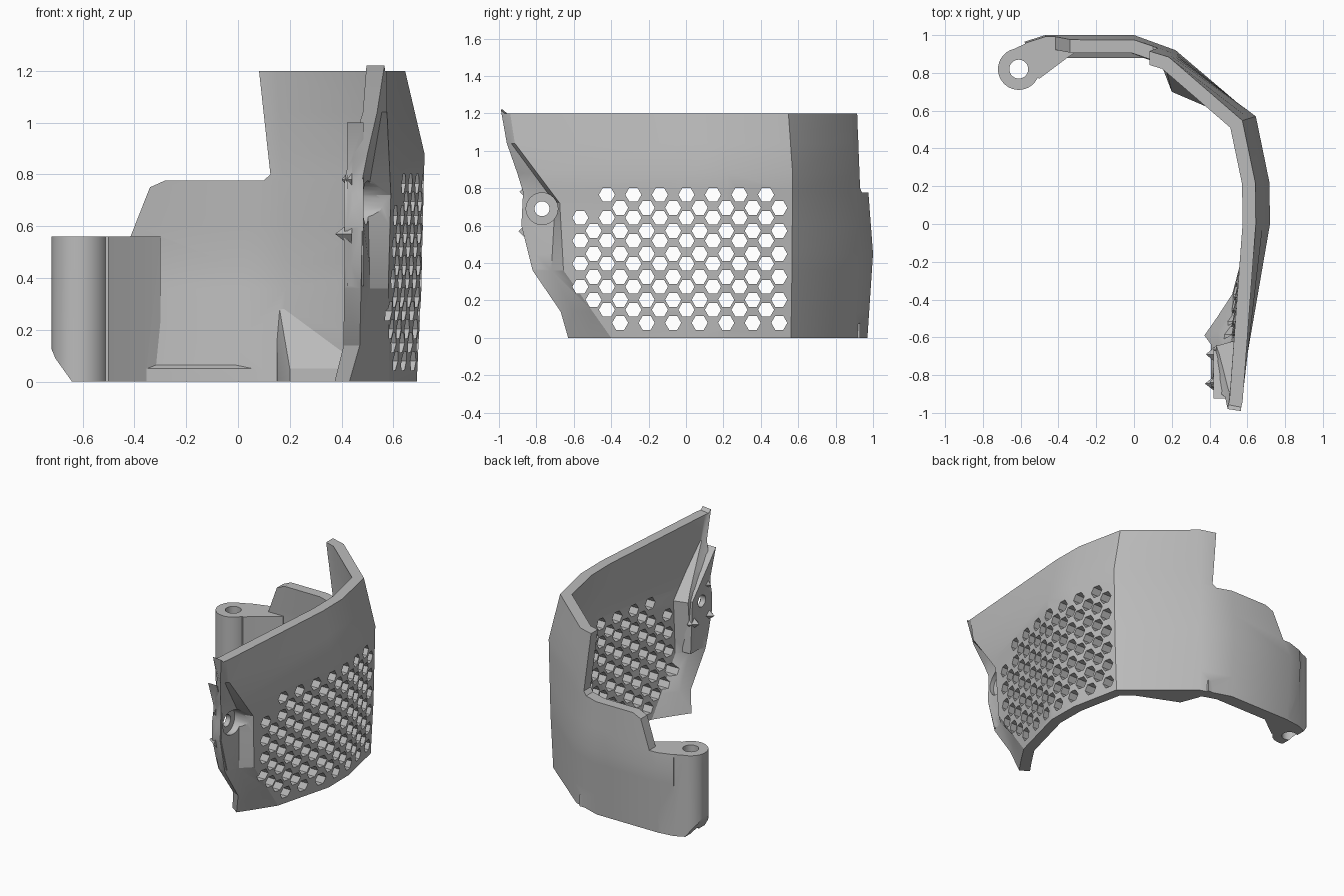
import bpy, bmesh, math
from mathutils import Vector

old = bpy.data.objects.get("Cube")
if old:
    bpy.data.objects.remove(old, do_unlink=True)

grey = bpy.data.materials.new("plain grey")
grey.use_nodes = True
grey.diffuse_color = (0.5, 0.5, 0.5, 1)
grey.node_tree.nodes["Principled BSDF"].inputs["Base Color"].default_value = (0.5, 0.5, 0.5, 1)


def finish(name, bm):
    bmesh.ops.recalc_face_normals(bm, faces=bm.faces)
    mesh = bpy.data.meshes.new(name)
    bm.to_mesh(mesh)
    bm.free()
    mesh.materials.append(grey)
    obj = bpy.data.objects.new(name, mesh)
    bpy.context.collection.objects.link(obj)
    return obj


def add_prism(bm, outline, axis, low, high):
    """Extrude a 2D outline along x, y or z."""
    def place(p, d):
        c = list(p)
        c.insert(axis, d)
        return bm.verts.new(c)
    a = [place(p, low) for p in outline]
    b = [place(p, high) for p in outline]
    bm.faces.new(a)
    bm.faces.new(b[::-1])
    for i in range(len(a)):
        j = (i + 1) % len(a)
        bm.faces.new((a[i], b[i], b[j], a[j]))


def prism(name, outline, axis, low, high):
    bm = bmesh.new()
    add_prism(bm, outline, axis, low, high)
    return finish(name, bm)


def ring(cx, cy, r, n):
    return [(cx + r * math.cos(2 * math.pi * i / n), cy + r * math.sin(2 * math.pi * i / n))
            for i in range(n)]


def hull(name, points):
    bm = bmesh.new()
    for p in points:
        bm.verts.new(p)
    bmesh.ops.convex_hull(bm, input=bm.verts)
    return finish(name, bm)


def combine(target, tool, operation):
    mod = target.modifiers.new(operation, "BOOLEAN")
    mod.operation, mod.object, mod.solver = operation, tool, "EXACT"
    bpy.context.view_layer.objects.active = target
    bpy.ops.object.modifier_apply(modifier=mod.name)
    bpy.data.objects.remove(tool, do_unlink=True)


def along(path, z):
    """Point on a rising path at height z."""
    for a, b in zip(path, path[1:]):
        if z <= b[2] + 1e-6:
            return Vector(a).lerp(Vector(b), (z - a[2]) / (b[2] - a[2]))
    return Vector(path[-1])


# Guide lines that rise from the bottom to the rim, front end to rear end
front_edge = [(.43, -.63, 0), (.47, -.67, .14), (.475, -.82, .36), (.48, -.88, .6),
              (.48, -.87, .8), (.53, -.95, 1.0), (.565, -.99, 1.2)]
pocket_edge = [(.50, -.53, 0), (.51, -.72, .36), (.50, -.70, .72), (.555, -.935, 1.04), (.568, -.97, 1.2)]
pocket_lip = [(.585, -.4, 0), (.58, -.655, .36), (.59, -.675, .72), (.575, -.915, 1.04), (.575, -.94, 1.2)]
guides = [front_edge, pocket_edge, pocket_lip]

# Plan point, lean direction, for the side and rear wall
side_lean = [(.03, 0), (.012, .36), (0, .88), (.075, 1.2)]
rear_lean = [(.03, 0), (0, .45), (.025, .78), (.06, 1.2)]
plan = [(.72, 0, 1, 0, side_lean), (.717, .22, 1, 0, side_lean), (.645, .57, .95, .3, side_lean),
        (.22, .92, .6, .6, rear_lean), (0, 1, 0, 1, rear_lean), (-.47, 1, 0, 1, rear_lean),
        (-.58, .965, -.3, .95, rear_lean)]
for x, y, nx, ny, lean in plan:
    guides.append([(x - nx * d, y - ny * d, z) for d, z in lean])

# Curved wall with inner and outer skin
levels = (0, .14, .36, .45, .6, .72, .78, .88, 1.04, 1.2)
thickness = .07
bm = bmesh.new()
outer, inner = [], []
for z in levels:
    row = [along(g, z) for g in guides]
    row_in = []
    for i, p in enumerate(row):
        normals = []
        for a, b in ((i - 1, i), (i, i + 1)):
            if a >= 0 and b < len(row):
                d = row[b] - row[a]
                normals.append(Vector((d.y, -d.x, 0)).normalized())
        n = sum(normals, Vector()).normalized()
        row_in.append(p - n * thickness / max(n.dot(normals[0]), .75))
    if z == levels[-1]:
        row[0].z = row_in[0].z = 1.22
    outer.append([bm.verts.new(p) for p in row])
    inner.append([bm.verts.new(p) for p in row_in])
last = len(guides) - 1
for k in range(len(levels) - 1):
    for i in range(last):
        for s in (outer, inner):
            bm.faces.new((s[k][i], s[k][i + 1], s[k + 1][i + 1], s[k + 1][i]))
    for i in (0, last):
        bm.faces.new((outer[k][i], outer[k + 1][i], inner[k + 1][i], inner[k][i]))
for k in (0, -1):
    for i in range(last):
        bm.faces.new((outer[k][i], outer[k][i + 1], inner[k][i + 1], inner[k][i]))
wall = finish("curved_guard_wall", bm)

# Stepped rear outline
combine(wall, prism("rear_step_cutter", [(.08, 1.21), (.125, .8), (.1, .777), (-.28, .777), (-.34, .75),
        (-.415, .56), (-.9, .56), (-.9, 1.4), (.08, 1.4)], 1, .5, 1.3), "DIFFERENCE")

# Post at the rear with its neck
combine(wall, prism("neck", [(-.3, .915), (-.36, .875), (-.5, .77), (-.6, .8), (-.65, .92), (-.575, .955),
        (-.48, .968), (-.3, .968)], 2, 0, .56), "UNION")
combine(wall, prism("post", ring(-.61, .82, .11, 40), 2, 0, .56), "UNION")

# Lower ledge and corner gusset inside
combine(wall, prism("ledge", [(.93, 0), (.88, 0), (.88, .05), (.93, .08)], 0, -.4, .16), "UNION")
base = [(.15, .83), (.2, .7), (.35, .65), (.48, .58), (.53, .62), (.2, .89), (.15, .9)]
combine(wall, hull("gusset", [(x, y, z) for x, y in base for z in (0, .05)]
        + [(.15, .9, .34), (.2, .88, .34)]), "UNION")

# Mounting pad with two points on its inner side
combine(wall, prism("mounting_pad", [(-.925, 1.0), (-.67, .72), (-.65, .37), (-.81, .37), (-.875, .6),
        (-.865, .82)], 0, .42, .485), "UNION")
for y, z, tip in ((-.845, .57, .375), (-.69, .57, .38), (-.84, .78, .4)):
    combine(wall, hull("pad_point", [(tip, y, z)] + [(.44, y + a, z + b) for a, b in ring(0, 0, .05, 4)]
            + [(.43, y, z)]), "UNION")

# Screw holes and the sloped foot of the post
combine(wall, prism("screw_hole", ring(-.77, .69, .04, 24), 0, .2, .9), "DIFFERENCE")
combine(wall, prism("screw_recess", ring(-.77, .69, .085, 32), 0, .455, .9), "DIFFERENCE")
combine(wall, prism("post_hole", ring(-.61, .82, .05, 28), 2, -.2, .9), "DIFFERENCE")
combine(wall, prism("foot_cutter", [(-.73, .15), (-.705, .09), (-.64, -.001), (-.64, -.1), (-.9, -.1),
        (-.9, .15)], 1, .5, 1.1), "DIFFERENCE")

# Honeycomb of vent holes
bm = bmesh.new()
for j in range(-2, 14):
    y = -.423 + .0709 * j
    start = .08 if j % 2 else .15
    for k in (range(6) if j >= 0 else range(1, 5)):
        add_prism(bm, ring(y, start + .123 * k, .043, 6), 0, .25, .9)
combine(wall, finish("vent_cutter", bm), "DIFFERENCE")

bpy.ops.object.select_all(action="DESELECT")
wall.select_set(True)
bpy.context.view_layer.objects.active = wall
bpy.ops.object.shade_smooth_by_angle(angle=math.radians(24))
